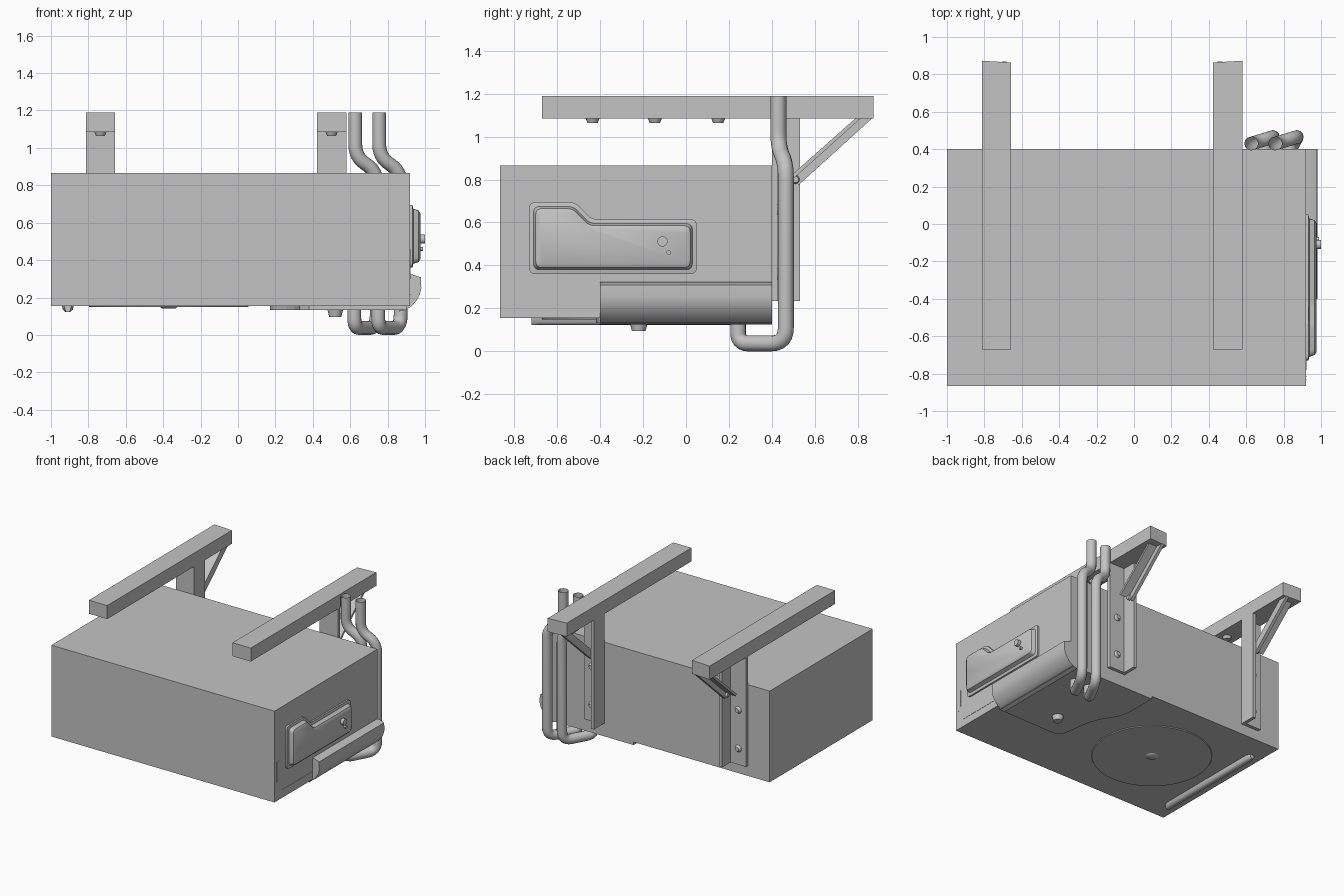
import bpy, bmesh, math
from mathutils import Vector, Matrix

if "Cube" in bpy.data.objects:
    bpy.data.objects.remove(bpy.data.objects["Cube"])

grey = bpy.data.materials.new("light_grey_metal")
grey.diffuse_color = (0.55, 0.55, 0.55, 1)
grey.use_nodes = True
grey.node_tree.nodes["Principled BSDF"].inputs["Base Color"].default_value = grey.diffuse_color


def finish(name, bm, smooth=None):
    bmesh.ops.recalc_face_normals(bm, faces=bm.faces[:])
    me = bpy.data.meshes.new(name)
    bm.to_mesh(me)
    bm.free()
    ob = bpy.data.objects.new(name, me)
    bpy.context.collection.objects.link(ob)
    me.materials.append(grey)
    if smooth:
        bpy.ops.object.select_all(action='DESELECT')
        ob.select_set(True)
        bpy.context.view_layer.objects.active = ob
        bpy.ops.object.shade_smooth_by_angle(angle=math.radians(smooth))
    return ob


def box(name, x, y, z):
    bm = bmesh.new()
    bmesh.ops.create_cube(bm, size=1)
    for v in bm.verts:
        v.co = [(r[0] + r[1]) / 2 + c * (r[1] - r[0]) for c, r in zip(v.co, (x, y, z))]
    return finish(name, bm)


def loft(name, rings, smooth=None):
    """Skin a list of equal-length point rings and cap both ends."""
    bm = bmesh.new()
    vs = [[bm.verts.new(p) for p in ring] for ring in rings]
    n = len(vs[0])
    for a, b in zip(vs, vs[1:]):
        for i in range(n):
            bm.faces.new((a[i], a[(i + 1) % n], b[(i + 1) % n], b[i]))
    bm.faces.new(vs[0])
    bm.faces.new(vs[-1])
    return finish(name, bm, smooth)


def knob(name, base, axis, r1, r2, h, seg=20):
    """Short tapered cylinder standing on base and pointing along axis."""
    bm = bmesh.new()
    rot = Vector(axis).to_track_quat('Z', 'Y').to_matrix().to_4x4()
    bmesh.ops.create_cone(bm, cap_ends=True, segments=seg, radius1=r1, radius2=r2, depth=h,
                          matrix=Matrix.Translation(base) @ rot @ Matrix.Translation((0, 0, h / 2)))
    return finish(name, bm, 40)


def rounded(points, r, steps=6):
    """Replace the inner corners of a path with arcs."""
    pts = [Vector(p) for p in points]
    out = [pts[0]]
    for a, b, c in zip(pts, pts[1:], pts[2:]):
        k = min(r, (a - b).length * .49, (c - b).length * .49)
        p, q = b + (a - b).normalized() * k, b + (c - b).normalized() * k
        for i in range(steps + 1):
            t = i / steps
            out.append(p * (1 - t) ** 2 + b * 2 * t * (1 - t) + q * t * t)
    return out + [pts[-1]]


def pipe(name, pts, radius):
    cu = bpy.data.curves.new(name, 'CURVE')
    cu.dimensions = '3D'
    cu.bevel_depth = radius
    cu.bevel_resolution = 4
    sp = cu.splines.new('POLY')
    sp.points.add(len(pts) - 1)
    for s, p in zip(sp.points, pts):
        s.co = (*p, 1)
    sp.use_smooth = True
    cu.materials.append(grey)
    ob = bpy.data.objects.new(name, cu)
    bpy.context.collection.objects.link(ob)


# Main housing
box("housing", (-1, .92), (-.866, .40), (.155, .865))

# Raised side window, built from a stepped outline that shrinks as it rises
outline = [(-.73, .36), (.05, .36), (.05, .615), (-.44, .615), (-.515, .695), (-.73, .695)]


def window_ring(x, d):
    inset = [(1, 1), (-1, 1), (-1, -1), (-.4, -1), (-.4, -1), (1, -1)]
    pts = [(x, y + d * sy, z + d * sz) for (y, z), (sy, sz) in zip(outline, inset)]
    closed = [(Vector(pts[-1]) + Vector(pts[0])) / 2] + pts
    return rounded(closed + [closed[0]], .03, 4)[:-1]


loft("side_window", [window_ring(.915, 0), window_ring(.933, 0), window_ring(.937, .02),
                     window_ring(.966, .03), window_ring(.975, .045)], 35)
knob("large_valve", (.97, -.11, .512), (1, 0, 0), .024, .024, .03)
knob("small_valve", (.97, -.08, .46), (1, 0, 0), .011, .011, .02, 12)

# Thin trims on the right end
for i, (y, z0, z1) in enumerate([(-.835, .30, .46), (-.815, .33, .46)]):
    box(f"side_slot_{i}", (.919, .923), (y - .003, y + .003), (z0, z1))
box("side_seam", (.919, .922), (-.78, -.40), (.213, .219))

# Pipe cover: curved side shell and the tray under the housing
shell = [(.90, .325), (.935, .322), (.978, .308), (.98, .25), (.972, .215),
         (.955, .185), (.93, .155), (.90, .135), (.86, .125), (.86, .16)]
loft("pipe_cover_side", [[(x, y, z) for x, z in shell] for y in (-.40, .40)], 40)
tray = [(.90, -.41), (.38, -.42), (.33, -.37), (.30, -.15), (.26, -.05), (.19, .06),
        (.17, .15), (.17, .40), (.90, .40)]
loft("pipe_cover_tray", [[(x, y, .158) for x, y in tray], [(x, y, .132) for x, y in tray]])
knob("tray_drain", (.52, -.22, .135), (0, 0, -1), .042, .032, .04)

# Underside: fan ring with hub and a long foot rib
knob("fan_disc", (-.37, -.245, .158), (0, 0, -1), .43, .425, .009, 48)
knob("fan_hub", (-.37, -.245, .152), (0, 0, -1), .05, .035, .012)
rib = [(-.035, .16), (-.03, .135), (-.015, .122), (.015, .122), (.03, .135), (.035, .16)]
loft("foot_rib", [[(-.91 + x * k, y, z) for x, z in rib]
                  for y, k in ((-.72, .5), (-.69, .9), (.19, .9), (.22, .5))], 50)

# Two matching bent pipes
for i, dx in enumerate((0, .128)):
    path = [(.627, .43, 1.19), (.627, .43, .95), (.742, .465, .875), (.742, .465, .037),
            (.622, .243, .037), (.622, .243, .14)]
    pipe(f"pipe_{i}", rounded([(x + dx, y, z) for x, y, z in path], .075), .037)

# Hanging brackets: s points outwards, so the upright web is on the inner edge
for side, inner, s in (("left", -.657, -1), ("right", .422, 1)):
    def xs(a, b):
        return sorted((inner + s * a, inner + s * b))

    w = .157
    a, b = inner, inner + s * w
    beam = [(a, -.67), (b, -.67), (b, .873), (a, .863)]
    loft(f"{side}_beam", [[(x, y, z) for x, y in beam] for z in (1.085, 1.19)])
    box(f"{side}_post_plate", xs(0, w), (.40, .425), (.235, 1.086))
    box(f"{side}_post_web", xs(0, .025), (.40, .53), (.235, 1.086))

    # Diagonal angle brace: flat web plus a flange along its upper edge
    web = [(.485, .815), (.525, .775), (.868, 1.086), (.79, 1.086)]
    flange = [(.485, .815), (.498, .802), (.815, 1.086), (.79, 1.086)]
    for part, prof, d in (("web", web, .05), ("flange", flange, .12)):
        loft(f"{side}_brace_{part}", [[(x, y, z) for y, z in prof] for x in xs(.025, d)])

    # Bolts
    mid = inner + s * .09
    for i, z in enumerate((.36, .66)):
        knob(f"{side}_post_bolt_{i}", (mid, .424, z), (0, 1, 0), .028, .016, .018)
    for i, y in enumerate((-.435, -.145, .15)):
        knob(f"{side}_beam_bolt_{i}", (inner + s * w / 2, y, 1.088), (0, 0, -1), .034, .024, .024)
    knob(f"{side}_brace_bolt", (inner + s * .045, .51, .80), (s, 0, 0), .02, .015, .02)
